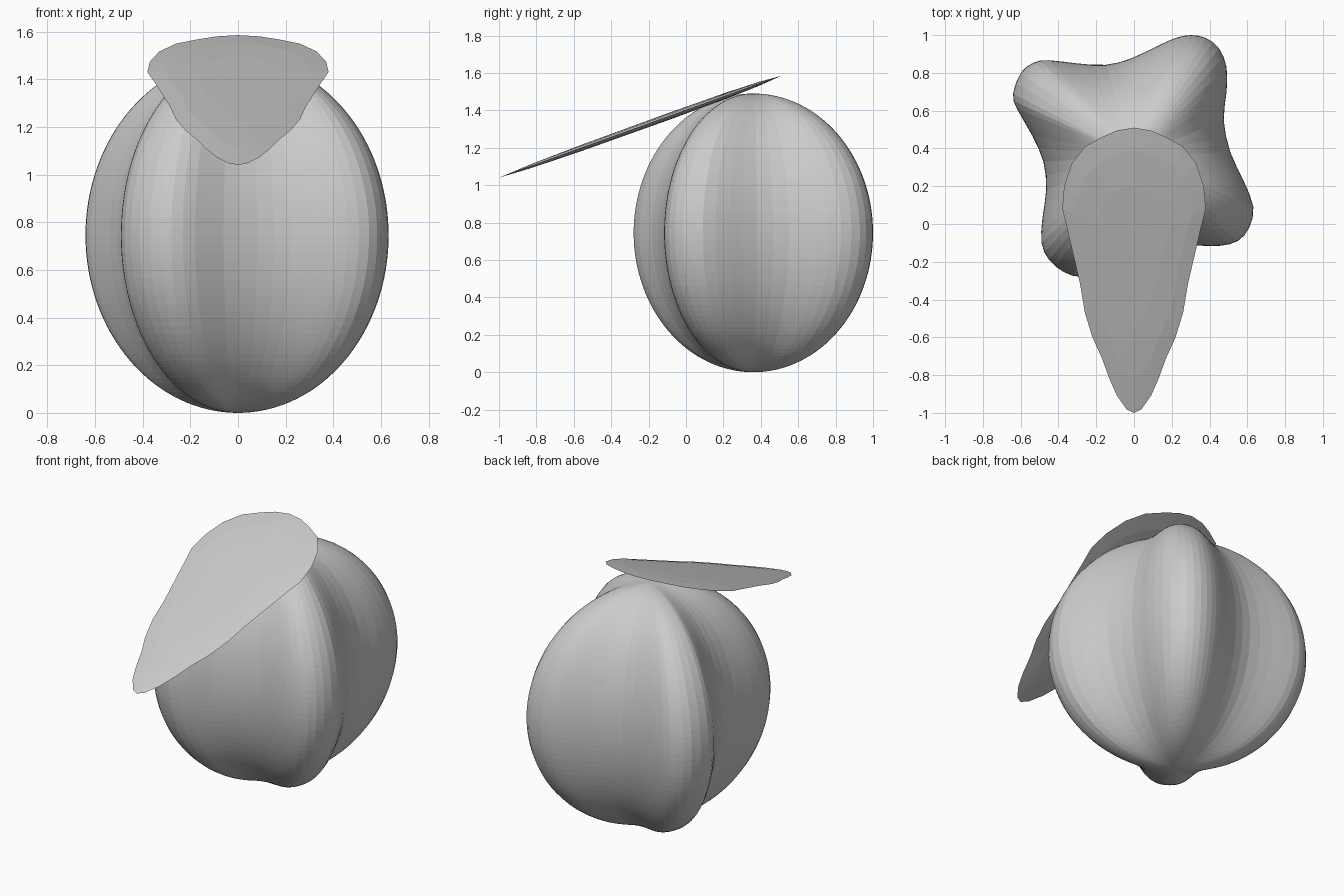
import bpy, bmesh, math
from mathutils import Vector

if "Cube" in bpy.data.objects:
    bpy.data.objects.remove(bpy.data.objects["Cube"])

grey = bpy.data.materials.new("plain_grey")
grey.diffuse_color = (0.6, 0.6, 0.6, 1)
grey.use_nodes = True
grey.node_tree.nodes["Principled BSDF"].inputs["Base Color"].default_value = grey.diffuse_color


def spline(pts, steps):
    """Closed smooth curve through the points."""
    out, n = [], len(pts)
    for i in range(n):
        a, b, c, d = (Vector(pts[(i + k) % n]) for k in (-1, 0, 1, 2))
        for s in range(steps):
            t = s / steps
            out.append(0.5 * (2 * b + (c - a) * t + (2 * a - 5 * b + 4 * c - d) * t * t
                              + (3 * b - a - 3 * c + d) * t ** 3))
    return out


def loft(name, bottom, rings, top):
    """Closed skin from a bottom tip through rings to a top tip."""
    bm = bmesh.new()
    lo, hi = bm.verts.new(bottom), bm.verts.new(top)
    rows = [[bm.verts.new(p) for p in r] for r in rings]
    n = len(rows[0])
    for i in range(n):
        j = (i + 1) % n
        bm.faces.new((lo, rows[0][j], rows[0][i]))
        bm.faces.new((hi, rows[-1][i], rows[-1][j]))
        for a, b in zip(rows, rows[1:]):
            bm.faces.new((a[i], a[j], b[j], b[i]))
    bmesh.ops.recalc_face_normals(bm, faces=bm.faces)
    mesh = bpy.data.meshes.new(name)
    bm.to_mesh(mesh)
    bm.free()
    mesh.materials.append(grey)
    obj = bpy.data.objects.new(name, mesh)
    bpy.context.collection.objects.link(obj)
    return obj


# Four-lobed fruit: the lobed outline swells and shrinks as an ellipsoid
lobes = [(.30, 1.0), (.22, .985), (.13, .945), (-.02, .875), (-.15, .843), (-.30, .85),
         (-.45, .867), (-.53, .855), (-.60, .80), (-.64, .69), (-.62, .61), (-.54, .47),
         (-.48, .33), (-.465, .18), (-.485, .03), (-.49, -.10), (-.45, -.19), (-.37, -.255),
         (-.28, -.28), (-.18, -.25), (-.06, -.18), (.08, -.13), (.22, -.11), (.36, -.115),
         (.46, -.115), (.55, -.09), (.61, -.02), (.632, .09), (.58, .23), (.51, .38),
         (.475, .55), (.49, .70), (.49, .83), (.45, .93), (.38, .985)]
outline = spline(lobes, 2)
core, half, rows = Vector((0, .36)), .745, 64
rings = []
for k in range(1, rows):
    a = math.pi * k / rows
    z = half * (1 - math.cos(a))
    rings.append([(*(core + (p - core) * math.sin(a)), z) for p in outline])
loft("fruit", (*core, 0), rings, (*core, 2 * half))

# Thin tilted leaf, lens-shaped in section
side = [(.04, -.98), (.09, -.91), (.13, -.82), (.17, -.71), (.22, -.60), (.26, -.47),
        (.285, -.32), (.32, -.17), (.35, -.04), (.38, .08), (.37, .20), (.33, .32),
        (.26, .41), (.17, .46), (.09, .495)]
edge = [(0, -1)] + side + [(0, .51)] + [(-x, y) for x, y in reversed(side)]
mid = Vector((0, -.1))


def leaf_point(p, lift):
    return (p.x, p.y, 1.04 + (p.y + 1) * .361 + lift)


leaf_rings = [[leaf_point(mid + (Vector(p) - mid) * s, h) for p in edge]
              for s, h in ((.5, -.017), (.8, -.011), (1, 0), (.8, .011), (.5, .017))]
loft("leaf", leaf_point(mid, -.019), leaf_rings, leaf_point(mid, .019))
